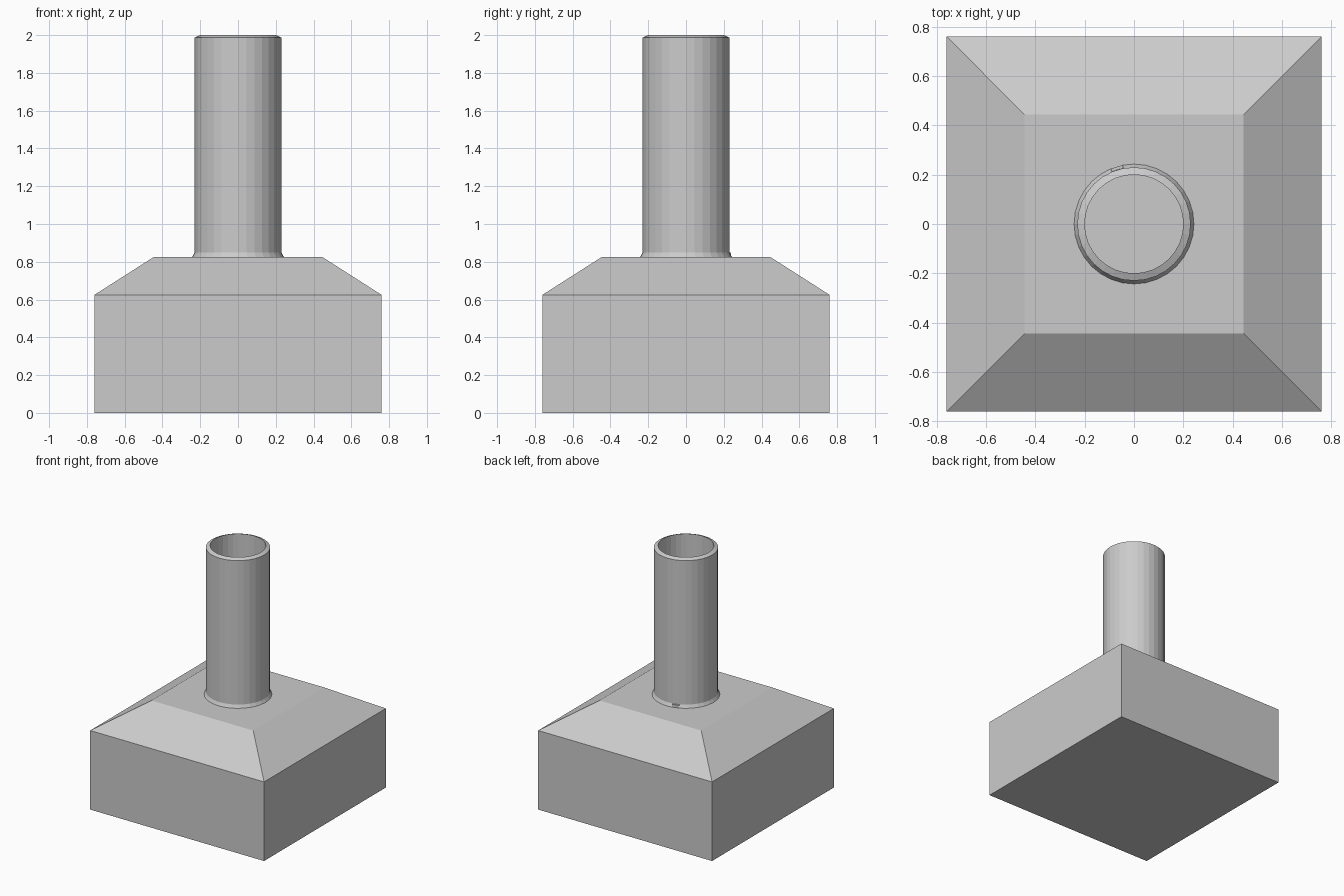
import bpy, bmesh, math

if "Cube" in bpy.data.objects:
    bpy.data.objects.remove(bpy.data.objects["Cube"])


def make_object(name, bm):
    bmesh.ops.recalc_face_normals(bm, faces=bm.faces)
    mesh = bpy.data.meshes.new(name)
    bm.to_mesh(mesh)
    bm.free()
    obj = bpy.data.objects.new(name, mesh)
    bpy.context.collection.objects.link(obj)
    return obj


def bridge(bm, a, b):
    for i in range(len(a)):
        j = (i + 1) % len(a)
        bm.faces.new((a[i], a[j], b[j], b[i]))


def stack(name, profile, sides, turn=0.0, closed=False):
    """Rings of (radius, height), either capped at both ends or closed into a loop."""
    bm = bmesh.new()
    angles = [turn + math.tau * i / sides for i in range(sides)]
    rings = [[bm.verts.new((r * math.cos(a), r * math.sin(a), z)) for a in angles]
             for r, z in profile]
    for a, b in zip(rings, rings[1:]):
        bridge(bm, a, b)
    if closed:
        bridge(bm, rings[-1], rings[0])
    else:
        bm.faces.new(rings[0])
        bm.faces.new(rings[-1])
    return make_object(name, bm)


SIDES = 32
BASE_TOP = 0.826
CORNER = math.sqrt(2)

# Square footing with sloped shoulders
stack("footing", [(0.76 * CORNER, 0), (0.76 * CORNER, 0.625),
                  (0.445 * CORNER, BASE_TOP)], 4, math.pi / 4)

# Hollow post with a bevelled rim
stack("post_tube", [(0.23, BASE_TOP), (0.23, 1.987), (0.2, 2.0), (0.2, BASE_TOP)],
      SIDES, closed=True)

# Weld fillet around the foot of the post
stack("weld_bead", [(0.228, BASE_TOP), (0.243, BASE_TOP), (0.236, 0.838), (0.23, 0.85),
                    (0.228, 0.85)], SIDES, closed=True)

# Small raised end of the weld at the back
bm = bmesh.new()
bmesh.ops.create_cube(bm, size=1)
nub = make_object("weld_end", bm)
nub.scale = (0.05, 0.016, 0.022)
nub.rotation_euler.z = math.radians(17)
nub.location = (-0.068, 0.224, BASE_TOP + 0.011)
